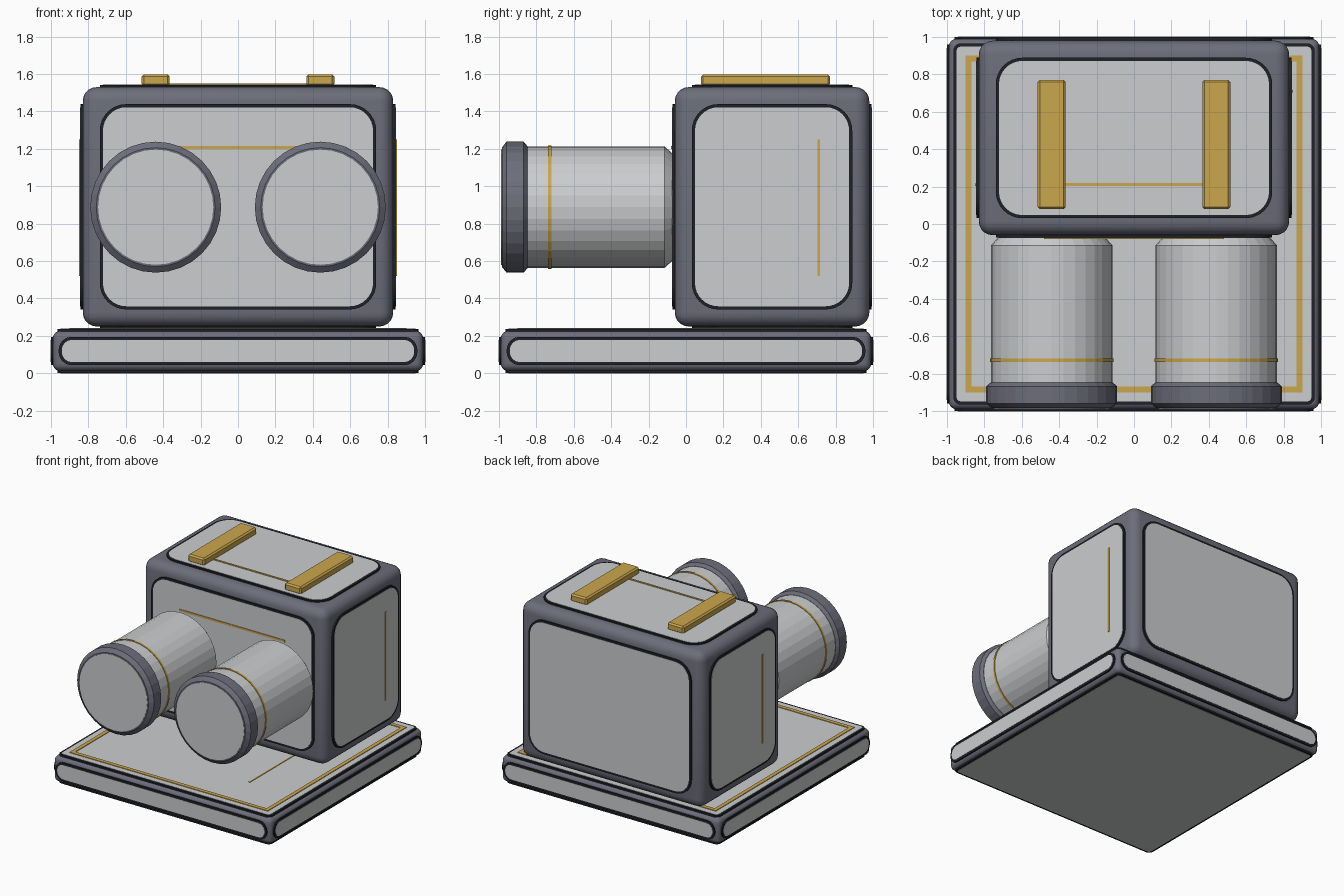
import bpy, bmesh, math
from mathutils import Vector, Matrix

if "Cube" in bpy.data.objects:
    bpy.data.objects.remove(bpy.data.objects["Cube"])


def material(name, r, g, b):
    m = bpy.data.materials.new(name)
    m.diffuse_color = (r, g, b, 1)
    m.use_nodes = True
    m.node_tree.nodes["Principled BSDF"].inputs["Base Color"].default_value = m.diffuse_color
    return m


LIGHT = material("light grey", 0.60, 0.61, 0.62)
DARK = material("slate frame", 0.15, 0.155, 0.195)
BLACK = material("black gasket", 0.014, 0.015, 0.02)
GOLD = material("gold trim", 0.60, 0.39, 0.075)


def finish(name, bm, mat):
    bmesh.ops.recalc_face_normals(bm, faces=bm.faces[:])
    me = bpy.data.meshes.new(name)
    bm.to_mesh(me)
    bm.free()
    me.materials.append(mat)
    ob = bpy.data.objects.new(name, me)
    bpy.context.collection.objects.link(ob)
    return ob


def box(name, lo, hi, mat, bevel=0.0, segments=1, smooth=False):
    lo, hi = Vector(lo), Vector(hi)
    bm = bmesh.new()
    bmesh.ops.create_cube(bm, size=1)
    for v in bm.verts:
        v.co = Vector([(lo[i] + hi[i]) / 2 + v.co[i] * (hi[i] - lo[i]) for i in range(3)])
    if bevel:
        bmesh.ops.bevel(bm, geom=bm.edges[:], offset=bevel, segments=segments,
                        profile=0.5, affect='EDGES')
    ob = finish(name, bm, mat)
    if smooth:
        bpy.context.view_layer.objects.active = ob
        ob.select_set(True)
        bpy.ops.object.shade_smooth_by_angle(angle=math.radians(40))
        ob.select_set(False)
    return ob


def plate(name, centre, normal, w, h, radius, depth, mat):
    """Rounded rectangle standing on a face and rising by depth along its normal."""
    n = Vector(normal)
    u = Vector((1, 0, 0)) if n.x == 0 else Vector((0, 1, 0))
    v = n.cross(u)
    bm = bmesh.new()
    ring = []
    for k, (sx, sy) in enumerate(((1, 1), (-1, 1), (-1, -1), (1, -1))):
        for i in range(9):
            a = math.pi / 2 * (k + i / 8)
            p = u * (sx * (w / 2 - radius) + radius * math.cos(a)) \
                + v * (sy * (h / 2 - radius) + radius * math.sin(a))
            ring.append(bm.verts.new(Vector(centre) + p - n * 0.01))
    face = bm.faces.new(ring)
    out = bmesh.ops.extrude_face_region(bm, geom=[face])
    moved = [g for g in out["geom"] if isinstance(g, bmesh.types.BMVert)]
    bmesh.ops.translate(bm, verts=moved, vec=n * (depth + 0.01))
    return finish(name, bm, mat)


def lathe(name, x, z, profile, mat, n=32):
    """Closed solid turned round a y axis from (y, radius) points."""
    bm = bmesh.new()
    rings = [[bm.verts.new((x + r * math.sin(2 * math.pi * i / n), y,
                            z + r * math.cos(2 * math.pi * i / n))) for i in range(n)]
             for y, r in profile]
    for a, b in zip(rings, rings[1:]):
        for i in range(n):
            j = (i + 1) % n
            bm.faces.new((a[i], a[j], b[j], b[i]))
    bm.faces.new(rings[0])
    bm.faces.new(rings[-1])
    return finish(name, bm, mat)


def panelled(name, lo, hi, bevel, inset, radius, rise, cap_inset=None, cap_radius=None):
    """Rounded frame block with a gasket and a panel on each of its six faces."""
    box(name + "_frame", lo, hi, DARK, bevel, 5, True)
    mid = (Vector(lo) + Vector(hi)) / 2
    size = Vector(hi) - Vector(lo)
    for axis in range(3):
        for s in (-1, 1):
            n = Vector((0, 0, 0))
            n[axis] = s
            c = mid + n * size[axis] / 2
            w = size.y if axis == 0 else size.x
            h = size.y if axis == 2 else size.z
            d, r = inset, radius
            if axis == 2 and cap_inset:
                d, r = cap_inset, cap_radius
            rim = 0.017
            plate(name + "_gasket", c, n, w - 2 * (d - rim), h - 2 * (d - rim),
                  r + rim, rise, BLACK)
            plate(name + "_panel", c, n, w - 2 * d, h - 2 * d, r, rise + 0.002, LIGHT)


# Base slab and main housing
panelled("base", (-0.99, -0.99, 0.012), (0.99, 0.99, 0.226), 0.04, 0.048, 0.055, 0.01,
         0.042, 0.02)
panelled("housing", (-0.83, -0.06, 0.25), (0.83, 0.98, 1.53), 0.075, 0.108, 0.125, 0.012)

# Gold border and inlay on the base
for s in (-1, 1):
    box("base_border_side", (s * 0.885 - 0.016, -0.90, 0.23), (s * 0.885 + 0.016, 0.90, 0.243), GOLD)
    box("base_border_end", (-0.869, s * 0.885 - 0.016, 0.23), (0.869, s * 0.885 + 0.016, 0.243), GOLD)
box("base_inlay", (0.489, -0.56, 0.23), (0.501, 0.56, 0.242), GOLD)

# Gold seams on the housing
box("front_seam", (-0.48, -0.079, 1.20), (0.48, -0.06, 1.216), GOLD)
box("top_seam", (-0.47, 0.202, 1.53), (0.47, 0.218, 1.549), GOLD)
box("right_seam", (0.83, 0.703, 0.52), (0.849, 0.717, 1.25), GOLD)
box("left_seam", (-0.849, 0.203, 0.52), (-0.83, 0.217, 1.25), GOLD)

# Twin barrels and top straps
for s in (-1, 1):
    x, z = s * 0.44, 0.888
    lathe("barrel", x, z, [(-0.95, 0.325), (-0.115, 0.325), (-0.07, 0.285)], LIGHT)
    lathe("barrel_band", x, z, [(-0.737, 0.33), (-0.72, 0.33)], GOLD)
    lathe("barrel_cap", x, z, [(-0.985, 0.318), (-0.96, 0.35), (-0.868, 0.35), (-0.848, 0.327)], DARK)
    lathe("barrel_face", x, z, [(-0.988, 0.308), (-0.98, 0.308)], LIGHT)
    box("top_strap", (s * 0.44 - 0.075, 0.08, 1.535), (s * 0.44 + 0.075, 0.77, 1.598), GOLD, 0.012)
